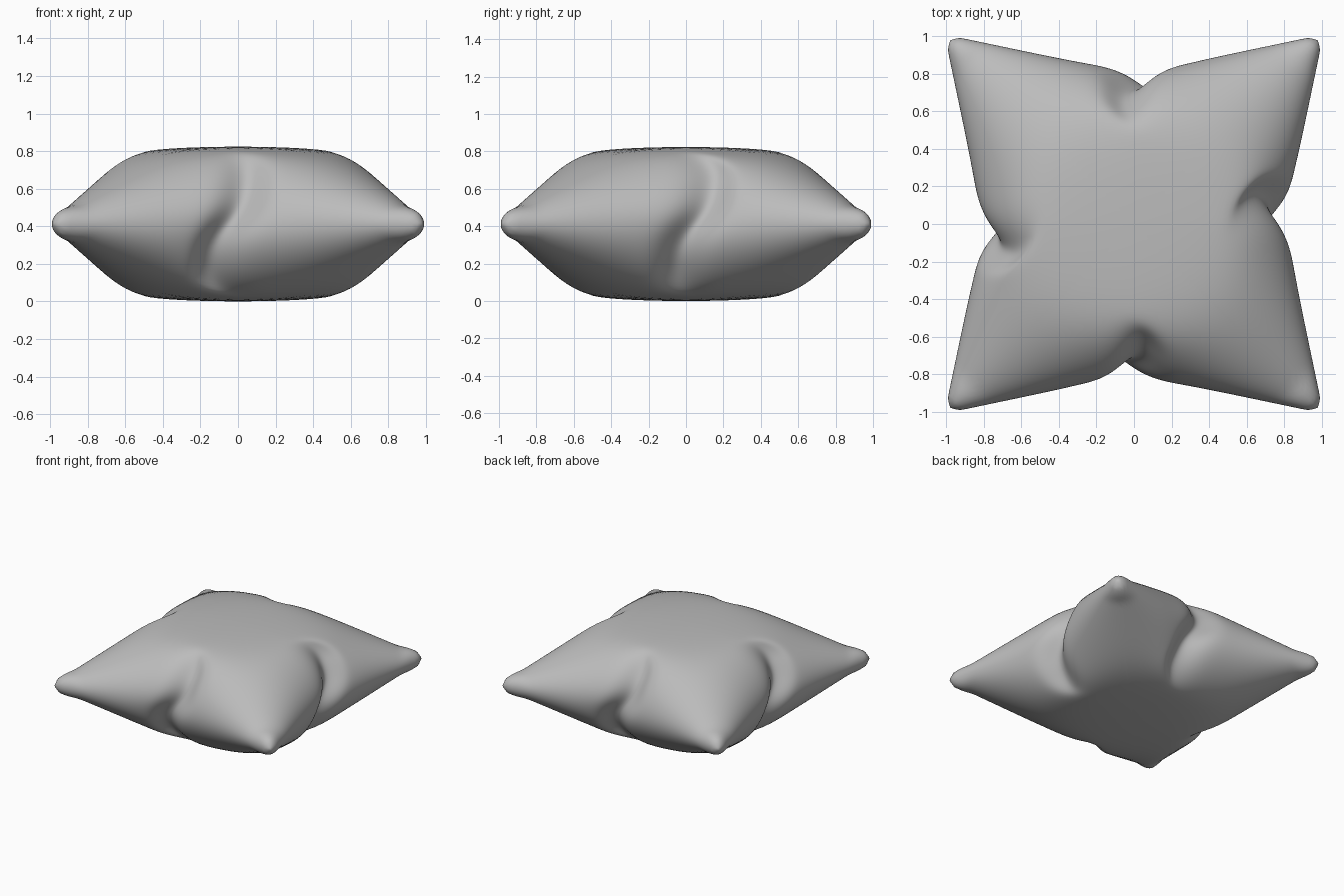
import bpy, bmesh
from math import sin, cos, pi, sqrt, exp, tanh, hypot

if "Cube" in bpy.data.objects:
    bpy.data.objects.remove(bpy.data.objects["Cube"])

ANGLES, RINGS = 384, 28
MID = 0.412      # height of the seam, also half the thickness
TIP = 1.384      # distance from centre to a corner tip


def smoothstep(lo, hi, v):
    k = min(1, max(0, (v - lo) / (hi - lo)))
    return k * k * (3 - 2 * k)


def roundness(x, y):
    """Squared half-width of the conical corner lobe; negative outside the seam."""
    x, y = hypot(x, 0.04), hypot(y, 0.04)
    t, s = (x + y) / sqrt(2), (x - y) / sqrt(2)
    w = (1.128 - 0.79 * t) / 1.21
    w *= sqrt(min(1, max(0, (TIP - t) / 0.03)))
    return w * w - s * s


def seam_radius(a):
    """Find the seam along one direction by bisection."""
    lo, hi = 0.3, 1.5
    for _ in range(40):
        r = (lo + hi) / 2
        if roundness(r * cos(a), r * sin(a)) > 0:
            lo = r
        else:
            hi = r
    return lo


def half_height(x, y):
    """Soft minimum of the flat middle and the flattened corner lobe."""
    cap = MID - 0.06 * (x * x + y * y)
    squash = 0.73 + 0.4 * smoothstep(1.2, 1.38, hypot(x, y))
    lobe = squash * sqrt(max(roundness(x, y), 1e-8))
    return (cap ** -10 + lobe ** -10) ** -0.1


def pinch(x, y, dz):
    """Push in an S-shaped crease at the middle of each side."""
    for i in range(4):
        c, s = round(cos(i * pi / 2)), round(sin(i * pi / 2))
        along, out = c * x + s * y, s * x - c * y
        near = smoothstep(0.45, 0.74, out)
        if near > 0:
            bias = -0.05 if i % 2 == 0 else 0.05
            sway = bias + 0.1 * tanh(dz / 0.13)
            out -= 0.085 * near * exp(-(along / 0.11) ** 2)
            along += sway * near * exp(-(along / 0.27) ** 2)
            x, y = c * along + s * out, s * along - c * out
    return x, y


# Cushion: rings of points from the seam to the centre, on both sides
bm = bmesh.new()
radii = [seam_radius(2 * pi * j / ANGLES) for j in range(ANGLES)]


def ring(k, side):
    verts = []
    for j, radius in enumerate(radii):
        a = 2 * pi * j / ANGLES
        r = radius * sin(pi / 2 * k / RINGS)
        x, y = r * cos(a), r * sin(a)
        dz = side * half_height(x, y) if k < RINGS else 0
        px, py = pinch(x, y, dz)
        verts.append(bm.verts.new((px, py, MID + dz)))
    return verts


seam = ring(RINGS, 1)
for side in (1, -1):
    outer = seam
    for k in range(RINGS - 1, 0, -1):
        inner = ring(k, side)
        for j in range(ANGLES):
            n = (j + 1) % ANGLES
            bm.faces.new((outer[j], outer[n], inner[n], inner[j]))
        outer = inner
    centre = bm.verts.new((0, 0, MID + side * half_height(0, 0)))
    for j in range(ANGLES):
        bm.faces.new((outer[j], outer[(j + 1) % ANGLES], centre))
bmesh.ops.recalc_face_normals(bm, faces=bm.faces)
for f in bm.faces:
    f.smooth = True

mesh = bpy.data.meshes.new("cushion")
bm.to_mesh(mesh)
bm.free()
cushion = bpy.data.objects.new("cushion", mesh)
bpy.context.collection.objects.link(cushion)

# Plain grey fabric
grey = bpy.data.materials.new("grey_fabric")
grey.use_nodes = True
colour = (0.5, 0.5, 0.5, 1)
grey.diffuse_color = colour
grey.node_tree.nodes["Principled BSDF"].inputs["Base Color"].default_value = colour
mesh.materials.append(grey)
